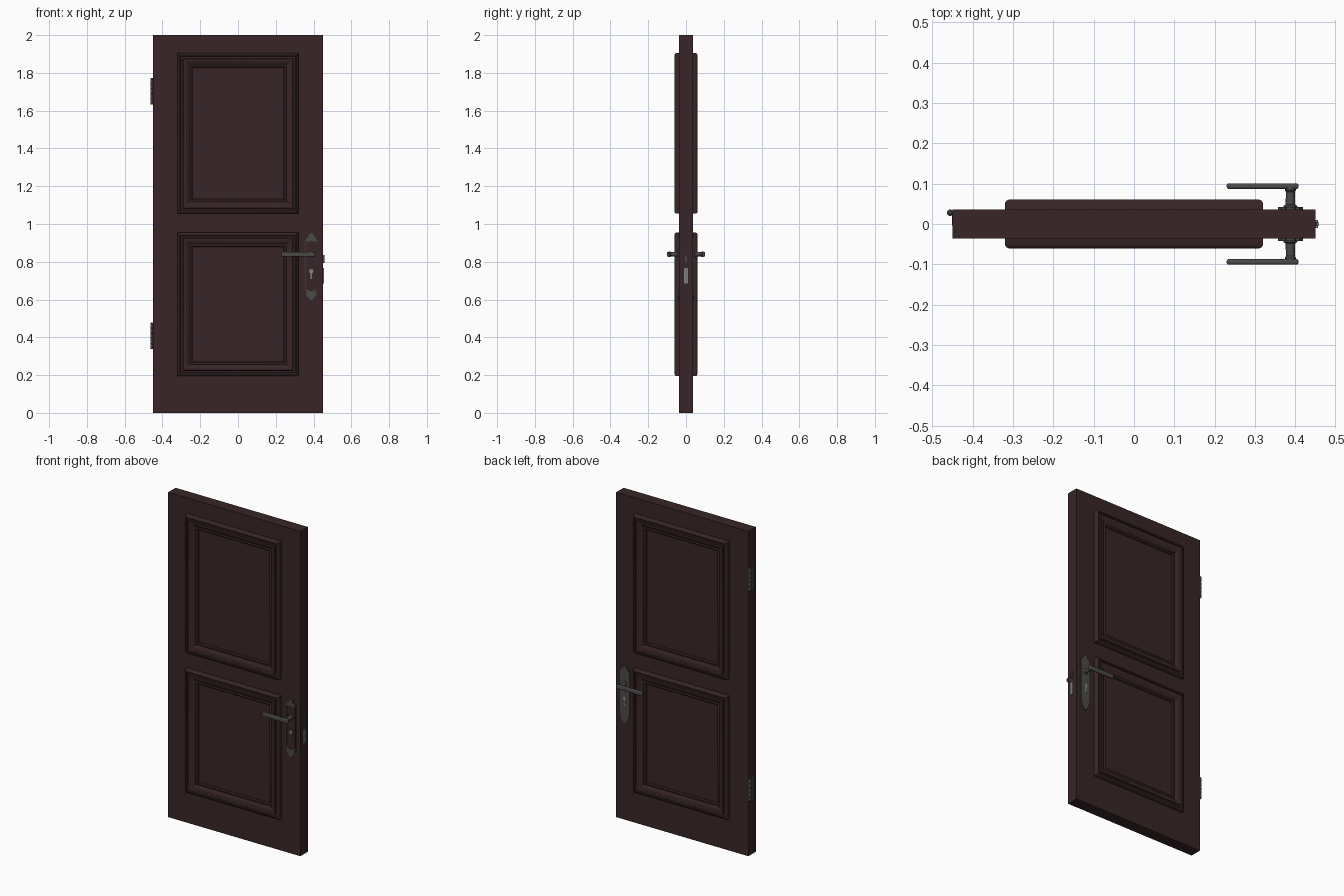
import bpy, bmesh, math
from mathutils import Vector

if "Cube" in bpy.data.objects:
    bpy.data.objects.remove(bpy.data.objects["Cube"])


def mat(name, c):
    m = bpy.data.materials.new(name)
    m.diffuse_color = (*c, 1)
    m.use_nodes = True
    m.node_tree.nodes["Principled BSDF"].inputs["Base Color"].default_value = m.diffuse_color
    return m


WOOD = mat("dark_brown_wood", (0.040, 0.0185, 0.020))
METAL = mat("dark_metal", (0.07, 0.07, 0.068))
STEEL = mat("light_steel", (0.22, 0.22, 0.21))


def finish(name, bm, material, bevel=0.0, smooth=False):
    bmesh.ops.recalc_face_normals(bm, faces=bm.faces)
    me = bpy.data.meshes.new(name)
    bm.to_mesh(me)
    bm.free()
    me.materials.append(material)
    ob = bpy.data.objects.new(name, me)
    bpy.context.collection.objects.link(ob)
    if bevel:
        b = ob.modifiers.new("bevel", 'BEVEL')
        b.width, b.segments = bevel, 3
    if smooth:
        bpy.context.view_layer.objects.active = ob
        ob.select_set(True)
        bpy.ops.object.shade_smooth_by_angle(angle=math.radians(35))
        ob.select_set(False)
    return ob


def box(name, x0, x1, y0, y1, z0, z1, material, bevel=0.0):
    bm = bmesh.new()
    bmesh.ops.create_cube(bm, size=1)
    for v in bm.verts:
        v.co = Vector(((x0 + x1) / 2 + v.co.x * (x1 - x0),
                       (y0 + y1) / 2 + v.co.y * (y1 - y0),
                       (z0 + z1) / 2 + v.co.z * (z1 - z0)))
    return finish(name, bm, material, bevel, bevel > 0)


def lathe(name, profile, origin, axis, material, n=20):
    """Revolve (radius, distance) points about an axis direction."""
    bm = bmesh.new()
    q = Vector((0, 0, 1)).rotation_difference(Vector(axis))
    rings = [[bm.verts.new(Vector(origin) + q @ Vector((
        r * math.cos(2 * math.pi * i / n), r * math.sin(2 * math.pi * i / n), d)))
        for i in range(n)] for r, d in profile]
    for a, b in zip(rings, rings[1:]):
        for i in range(n):
            bm.faces.new((a[i], a[(i + 1) % n], b[(i + 1) % n], b[i]))
    bm.faces.new(rings[0])
    bm.faces.new(rings[-1])
    return finish(name, bm, material, 0, True)


def plate(name, pts, cx, y0, y1, material):
    """Extrude a mirrored half outline (half width, z) from y0 to y1."""
    outline = [(cx + x, z) for x, z in pts] + [(cx - x, z) for x, z in reversed(pts) if x > 0]
    bm = bmesh.new()
    f = bm.faces.new([bm.verts.new((x, y0, z)) for x, z in outline])
    r = bmesh.ops.extrude_face_region(bm, geom=[f])
    for v in r['geom']:
        if isinstance(v, bmesh.types.BMVert):
            v.co.y = y1
    return finish(name, bm, material)


def moulding(name, z0, z1, side):
    """Rectangular frame swept from (inset, height) profile points."""
    prof = [(0, .03), (0, .052), (.004, .058), (.010, .061), (.016, .060), (.018, .054),
            (.028, .052), (.031, .057), (.040, .056), (.052, .050), (.062, .044),
            (.065, .046), (.072, .046), (.078, .041), (.078, .03)]
    bm = bmesh.new()
    rings = []
    for d, h in prof:
        x, a, b = .32 - d, z0 + d, z1 - d
        rings.append([bm.verts.new((u, side * h, w))
                      for u, w in ((-x, a), (x, a), (x, b), (-x, b))])
    for p, q in zip(rings, rings[1:]):
        for i in range(4):
            bm.faces.new((p[i], p[(i + 1) % 4], q[(i + 1) % 4], q[i]))
    finish(name, bm, WOOD, 0, True)


# Door leaf
box("door_leaf", -.45, .45, -.036, .036, 0, 2, WOOD)

# Handle plate half outlines (top and bottom ornaments)
CX = .388
top = [(0, .950), (.010, .948), (.014, .940), (.012, .930), (.022, .930), (.026, .922), (.031, .912)]
low = [(.031, .655), (.024, .640), (.028, .630), (.024, .618), (.014, .612), (.010, .600), (0, .595)]
keyhole = [(0, .762), (.008, .759), (.012, .750), (.009, .741), (.004, .737), (.005, .708), (0, .708)]

for side, tag in ((-1, "front"), (1, "back")):
    # Panel mouldings
    moulding(f"upper_moulding_{tag}", 1.055, 1.905, side)
    moulding(f"lower_moulding_{tag}", .195, .955, side)

    # Escutcheon: solid at the back, open centre with thin rails at the front
    ya, yb = side * .034, side * .042
    if side > 0:
        plate("handle_plate_back", top + low, CX, ya, yb, METAL)
    else:
        plate("plate_top_front", top + [(.016, .905), (0, .914)], CX, ya, yb, METAL)
        plate("plate_bottom_front", [(0, .642), (.016, .648)] + low, CX, ya, yb, METAL)
        for s in (-1, 1):
            x = CX + s * .030
            box("plate_rail_front", x - .001, x + .001, yb, ya, .65, .913, METAL)
    plate(f"keyhole_{tag}", keyhole, CX, ya, side * .0435, STEEL)

    # Handle neck with collars, then lever
    lathe(f"handle_neck_{tag}", [(.017, .034), (.017, .045), (.012, .048), (.011, .080), (.014, .084),
                                 (.014, .092)], (CX, 0, .84), (0, side, 0), METAL)
    yl = sorted((side * .087, side * .101))
    box(f"lever_{tag}", .23, .408, yl[0], yl[1], .827, .853, METAL, .005)

# Hinges on the left edge, towards the back
for i, z in enumerate((.34, 1.635)):
    prof = [(.004, -.003), (.007, 0)]
    for k in range(5):
        a = k * .027
        prof += [(.008, a + .001), (.008, a + .025), (.0065, a + .0265)]
    prof += [(.004, .138)]
    lathe(f"hinge_knuckle_{i}", prof, (-.456, .028, z), (0, 0, 1), METAL, 16)
    box(f"hinge_leaf_{i}", -.452, -.449, -.004, .028, z, z + .135, METAL)

# Lock parts on the right edge
box("lock_bolt", .44, .456, -.010, .010, .685, .767, STEEL)
plate_y = .005
box("latch_bolt", .44, .458, -plate_y, plate_y, .793, .837, METAL, .002)
